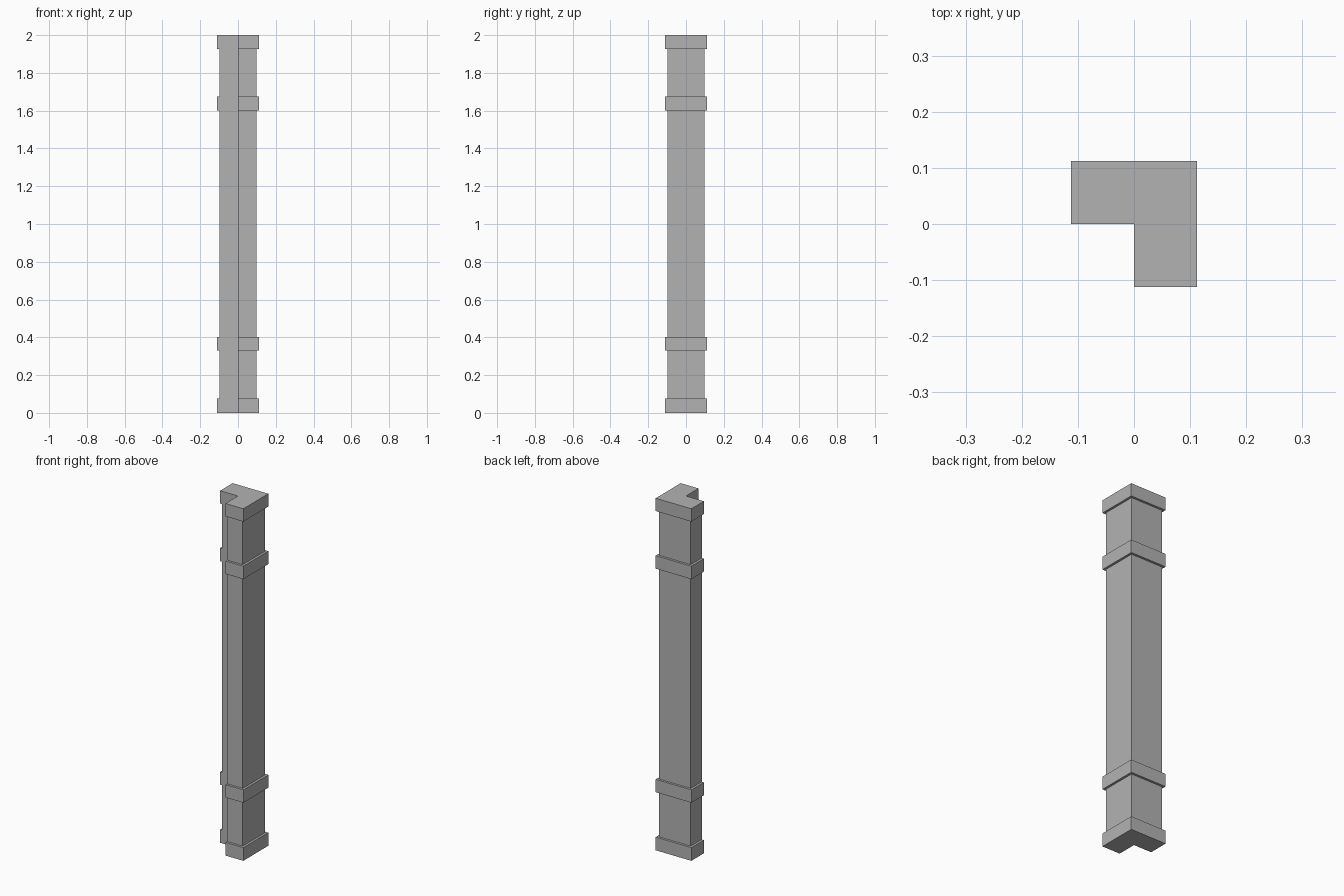
import bpy
import bmesh

cube = bpy.data.objects.get("Cube")
if cube:
    bpy.data.objects.remove(cube, do_unlink=True)

GREY = (0.45, 0.45, 0.45, 1.0)
stone = bpy.data.materials.new("plain_grey")
stone.use_nodes = True
stone.diffuse_color = GREY
stone.node_tree.nodes["Principled BSDF"].inputs["Base Color"].default_value = GREY

SHAFT, BAND = 0.099, 0.112  # outer half widths


def l_block(name, half, bottom, top):
    """Extrude an L-shaped section whose inner corner sits on the z axis."""
    h = half
    outline = [(0, 0), (0, -h), (h, -h), (h, h), (-h, h), (-h, 0)]
    bm = bmesh.new()
    base = bm.faces.new([bm.verts.new((x, y, bottom)) for x, y in outline])
    result = bmesh.ops.extrude_face_region(bm, geom=[base], use_keep_orig=True)
    moved = [v for v in result["geom"] if isinstance(v, bmesh.types.BMVert)]
    bmesh.ops.translate(bm, verts=moved, vec=(0, 0, top - bottom))
    bmesh.ops.recalc_face_normals(bm, faces=bm.faces)
    mesh = bpy.data.meshes.new(name)
    bm.to_mesh(mesh)
    bm.free()
    mesh.materials.append(stone)
    obj = bpy.data.objects.new(name, mesh)
    bpy.context.scene.collection.objects.link(obj)
    return obj


# Corner post stacked from the floor up: bands alternate with shaft sections
stack = [
    ("base_band", BAND, 0.075),
    ("lower_shaft", SHAFT, 0.33),
    ("lower_band", BAND, 0.403),
    ("main_shaft", SHAFT, 1.60),
    ("upper_band", BAND, 1.674),
    ("upper_shaft", SHAFT, 1.927),
    ("top_band", BAND, 2.0),
]
z = 0.0
for name, half, top in stack:
    l_block(name, half, z, top)
    z = top
